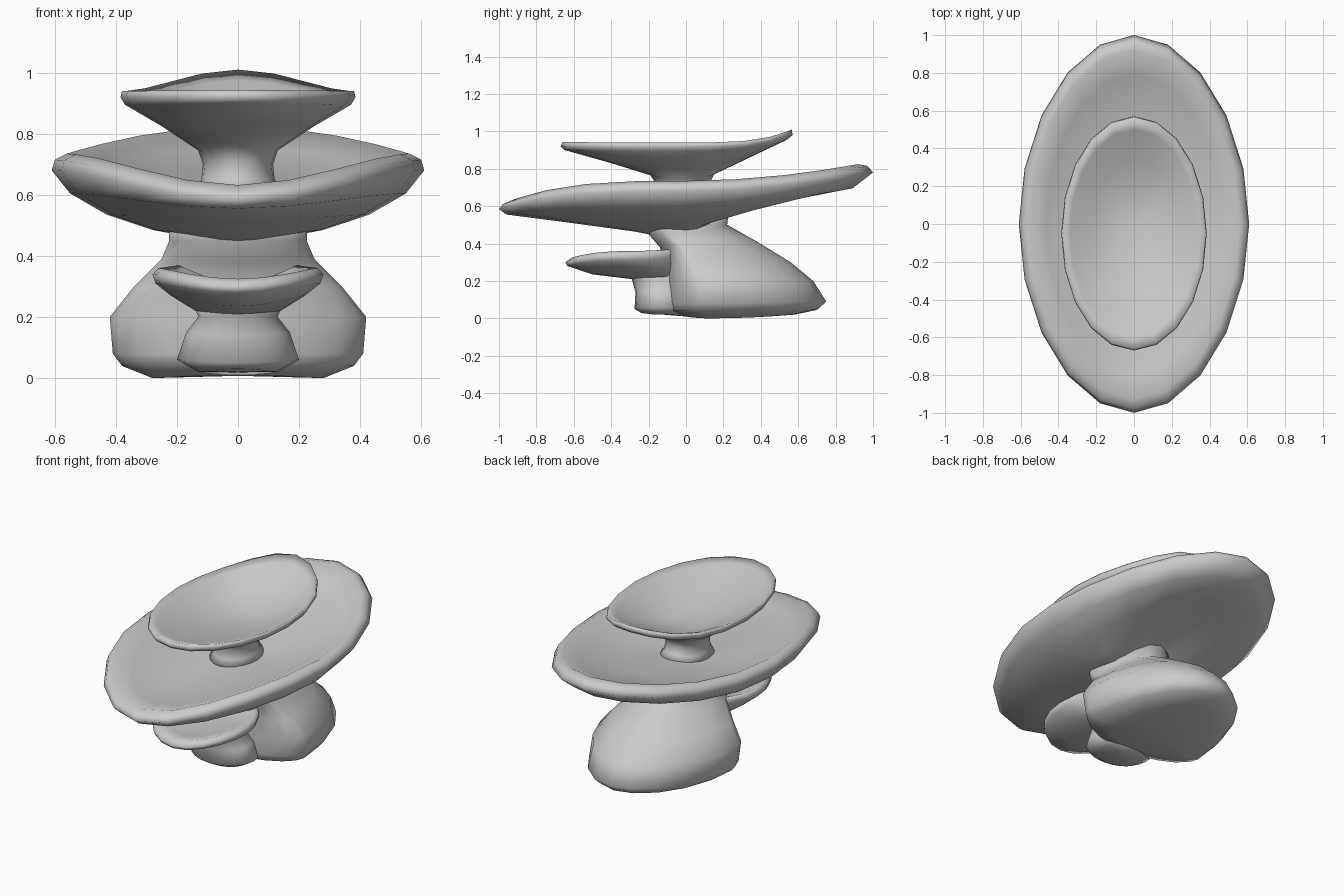
import bpy, bmesh, math

SEGS = 20


def loft(name, rings, power=1.0, mid=0.5, back_curve=2.0, front_curve=2.6):
    """Skin oval rings: (y_front, y_back, half_width, z_side, z_front, z_back).
    mid places the widest point between front and back."""
    bm = bmesh.new()
    loops = []
    for yf, yb, rx, zs, zf, zb in rings:
        cy, loop = yf + (yb - yf) * mid, []
        for i in range(SEGS):
            a = 2 * math.pi * i / SEGS
            c, s = math.cos(a), math.sin(a)
            z = zs + ((zb - zs) * s ** back_curve if s > 0 else (zf - zs) * abs(s) ** front_curve)
            x = rx * math.copysign(abs(c) ** power, c)
            y = cy + (yb - cy if s > 0 else cy - yf) * math.copysign(abs(s) ** power, s)
            loop.append(bm.verts.new((x, y, z)))
        loops.append(loop)
    for a, b in zip(loops, loops[1:]):
        for i in range(SEGS):
            j = (i + 1) % SEGS
            bm.faces.new((a[i], a[j], b[j], b[i]))
    # close both ends with a centre point
    for loop in (loops[0], loops[-1]):
        centre = sum((v.co for v in loop), loop[0].co * 0) / SEGS
        tip = bm.verts.new(centre)
        for i in range(SEGS):
            bm.faces.new((loop[i], loop[(i + 1) % SEGS], tip))
    bmesh.ops.recalc_face_normals(bm, faces=bm.faces)
    me = bpy.data.meshes.new(name)
    bm.to_mesh(me)
    bm.free()
    ob = bpy.data.objects.new(name, me)
    bpy.context.collection.objects.link(ob)
    for p in me.polygons:
        p.use_smooth = True
    return ob


# rock base: wide at the front, tapering to the back, rising to the neck
loft("rock_base", [
    (0.00, 0.58, 0.28, 0.00, 0.01, 0.02),
    (-0.09, 0.70, 0.38, 0.04, 0.04, 0.045),
    (-0.10, 0.75, 0.41, 0.08, 0.08, 0.09),
    (-0.10, 0.68, 0.42, 0.20, 0.20, 0.20),
    (-0.11, 0.56, 0.34, 0.30, 0.30, 0.30),
    (-0.14, 0.38, 0.25, 0.39, 0.38, 0.41),
    (-0.20, 0.22, 0.225, 0.45, 0.45, 0.50),
    (-0.20, 0.23, 0.23, 0.52, 0.50, 0.58),
], 1.06, 0.24)

# small pedestal under the front basin
loft("front_pedestal", [
    (-0.24, 0.00, 0.13, 0.02, 0.03, 0.01),
    (-0.275, 0.02, 0.20, 0.06, 0.05, 0.05),
    (-0.27, 0.02, 0.17, 0.15, 0.14, 0.15),
    (-0.29, 0.02, 0.13, 0.20, 0.21, 0.22),
    (-0.30, 0.02, 0.15, 0.25, 0.23, 0.27),
], 0.95)

# small front basin
loft("front_basin", [
    (-0.29, 0.00, 0.14, 0.22, 0.21, 0.25),
    (-0.50, 0.02, 0.22, 0.27, 0.235, 0.30),
    (-0.635, 0.02, 0.27, 0.31, 0.28, 0.34),
    (-0.645, 0.02, 0.28, 0.34, 0.30, 0.36),
    (-0.61, 0.02, 0.26, 0.36, 0.325, 0.38),
    (-0.53, 0.00, 0.21, 0.345, 0.315, 0.37),
    (-0.40, -0.06, 0.12, 0.315, 0.30, 0.33),
])

# large middle basin
loft("middle_basin", [
    (-0.20, 0.20, 0.20, 0.47, 0.45, 0.56),
    (-0.28, 0.27, 0.28, 0.485, 0.465, 0.59),
    (-0.65, 0.65, 0.43, 0.535, 0.515, 0.67),
    (-0.96, 0.89, 0.55, 0.605, 0.555, 0.695),
    (-1.00, 1.00, 0.61, 0.68, 0.585, 0.78),
    (-0.98, 0.97, 0.60, 0.715, 0.61, 0.815),
    (-0.93, 0.92, 0.56, 0.735, 0.632, 0.825),
    (-0.80, 0.79, 0.47, 0.69, 0.61, 0.755),
    (-0.50, 0.50, 0.30, 0.635, 0.60, 0.685),
    (-0.20, 0.20, 0.18, 0.62, 0.61, 0.645),
], 1.04, 0.5, 2.0, 3.4)

# top basin with its flared stem, deepest towards the back
loft("top_basin", [
    (-0.19, 0.17, 0.15, 0.61, 0.60, 0.63),
    (-0.165, 0.14, 0.12, 0.65, 0.65, 0.67),
    (-0.155, 0.12, 0.115, 0.70, 0.71, 0.71),
    (-0.19, 0.15, 0.13, 0.745, 0.765, 0.77),
    (-0.40, 0.33, 0.25, 0.825, 0.83, 0.855),
    (-0.65, 0.54, 0.37, 0.895, 0.90, 0.955),
    (-0.67, 0.57, 0.385, 0.92, 0.92, 0.98),
    (-0.66, 0.565, 0.38, 0.94, 0.943, 1.01),
    (-0.60, 0.50, 0.34, 0.922, 0.927, 0.975),
    (-0.38, 0.34, 0.22, 0.865, 0.875, 0.895),
    (-0.12, 0.16, 0.09, 0.82, 0.825, 0.83),
], back_curve=4.0)
